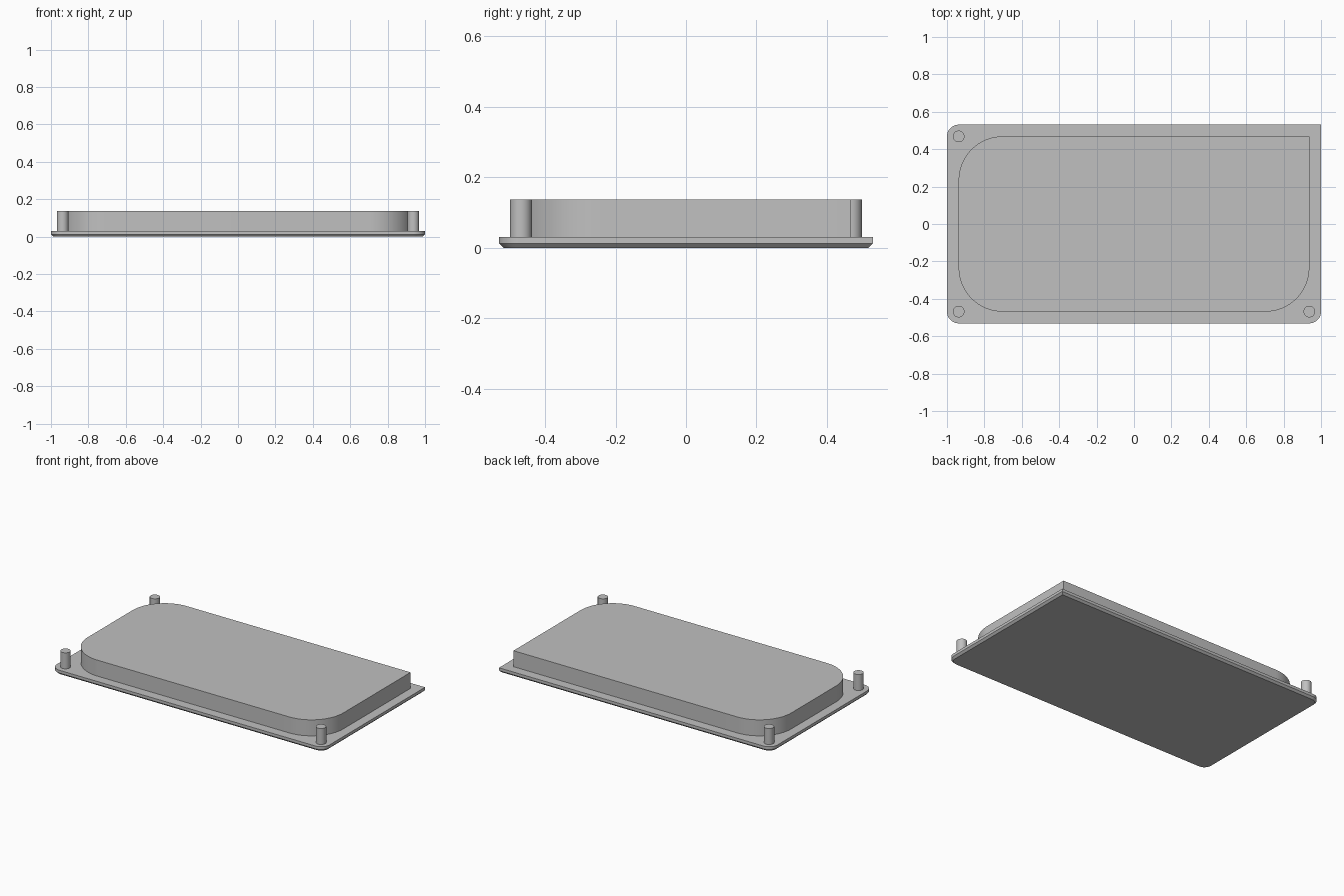
import bpy, bmesh, math

cube = bpy.data.objects.get("Cube")
if cube:
    bpy.data.objects.remove(cube, do_unlink=True)

HALF_X, HALF_Y = 1.0, 0.531
MARGIN = 0.0625
PLATE_TOP, TOP = 0.031, 0.137
CHAMFER = 0.0125

grey = bpy.data.materials.new("light_grey")
grey.use_nodes = True
colour = (0.53, 0.53, 0.53, 1)
grey.diffuse_color = colour
grey.node_tree.nodes["Principled BSDF"].inputs["Base Color"].default_value = colour


def outline(hx, hy, radius, steps=16):
    """Rectangle with three rounded corners; the back left one stays square."""
    points = [(hx, hy)]
    for sx, sy, start in ((-1, 1, 90), (-1, -1, 180), (1, -1, 270)):
        for i in range(steps + 1):
            a = math.radians(start + 90 * i / steps)
            points.append((sx * (hx - radius) + radius * math.cos(a),
                           sy * (hy - radius) + radius * math.sin(a)))
    return points


def loft(name, sections):
    """Closed solid through matching outlines, each given as (points, z)."""
    bm = bmesh.new()
    rings = [[bm.verts.new((x, y, z)) for x, y in pts] for pts, z in sections]
    bm.faces.new(rings[0][::-1])
    bm.faces.new(rings[-1])
    for low, high in zip(rings, rings[1:]):
        for i in range(len(low)):
            j = (i + 1) % len(low)
            bm.faces.new((low[i], low[j], high[j], high[i]))
    bmesh.ops.recalc_face_normals(bm, faces=bm.faces)
    mesh = bpy.data.meshes.new(name)
    bm.to_mesh(mesh)
    bm.free()
    mesh.materials.append(grey)
    obj = bpy.data.objects.new(name, mesh)
    bpy.context.collection.objects.link(obj)
    bpy.ops.object.select_all(action='DESELECT')
    obj.select_set(True)
    bpy.context.view_layer.objects.active = obj
    bpy.ops.object.shade_smooth_by_angle(angle=math.radians(30))
    return obj


# Thin base plate with a chamfered underside
rim = outline(HALF_X, HALF_Y, MARGIN)
inset = outline(HALF_X - CHAMFER, HALF_Y - CHAMFER, MARGIN - CHAMFER)
loft("base_plate", [(inset, 0), (rim, CHAMFER), (rim, PLATE_TOP)])

# Raised centre block
px, py = HALF_X - MARGIN, HALF_Y - MARGIN
block = outline(px, py, 0.235, 24)
loft("raised_block", [(block, PLATE_TOP), (block, TOP)])

# Locating pins at the three rounded corners
for name, sx, sy in (("back_right_pin", -1, 1), ("front_right_pin", -1, -1),
                     ("front_left_pin", 1, -1)):
    circle = [(sx * px + 0.031 * math.cos(math.tau * i / 32),
               sy * py + 0.031 * math.sin(math.tau * i / 32)) for i in range(32)]
    loft(name, [(circle, PLATE_TOP), (circle, TOP)])
